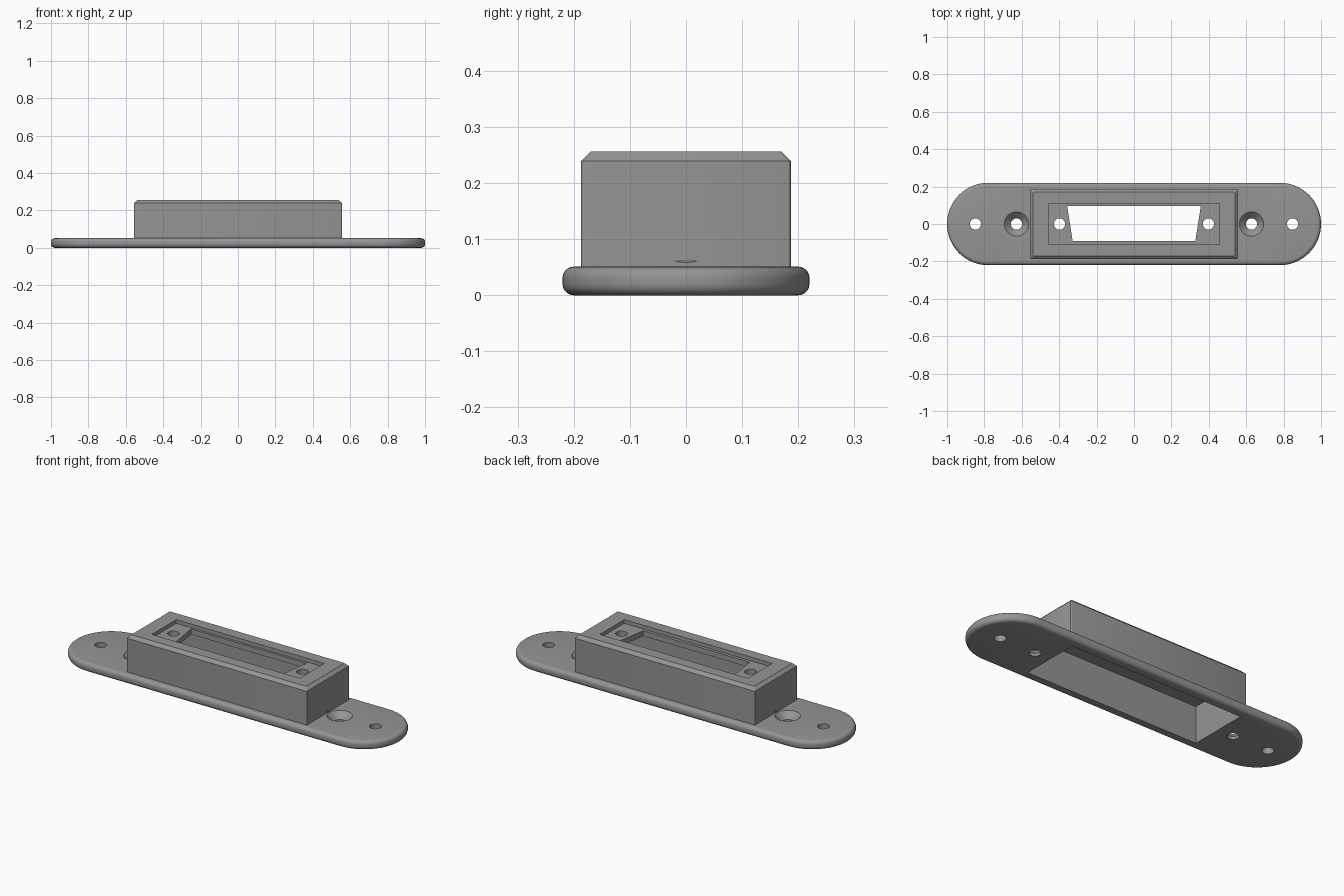
import bpy, bmesh, math

if "Cube" in bpy.data.objects:
    bpy.data.objects.remove(bpy.data.objects["Cube"])

grey = bpy.data.materials.new("mid grey")
grey.diffuse_color = (0.30, 0.30, 0.30, 1)
grey.use_nodes = True
grey.node_tree.nodes["Principled BSDF"].inputs["Base Color"].default_value = grey.diffuse_color


def make_object(name, bm):
    bm.normal_update()
    mesh = bpy.data.meshes.new(name)
    bm.to_mesh(mesh)
    bm.free()
    mesh.materials.append(grey)
    ob = bpy.data.objects.new(name, mesh)
    bpy.context.collection.objects.link(ob)
    return ob


def loft(name, layers):
    """Closed solid through (z, counter-clockwise outline) layers, bottom to top."""
    bm = bmesh.new()
    rings = [[bm.verts.new((x, y, z)) for x, y in pts] for z, pts in layers]
    n = len(rings[0])
    bm.faces.new(rings[0][::-1])
    bm.faces.new(rings[-1])
    for a, b in zip(rings, rings[1:]):
        for i in range(n):
            j = (i + 1) % n
            bm.faces.new((a[i], a[j], b[j], b[i]))
    return make_object(name, bm)


def rect(hx, hy):
    return [(-hx, -hy), (hx, -hy), (hx, hy), (-hx, hy)]


def round_rect(hx, hy, r=0.006, steps=3):
    corners = ((1, 1, 0), (-1, 1, 90), (-1, -1, 180), (1, -1, 270))
    return [(sx * (hx - r) + r * math.cos(a), sy * (hy - r) + r * math.sin(a))
            for sx, sy, start in corners
            for a in (math.radians(start + 90 * i / steps) for i in range(steps + 1))]


def stadium(r, half, steps=32):
    return [(s * half + r * math.cos(a), r * math.sin(a))
            for s, start in ((1, -90), (-1, 90))
            for a in (math.radians(start + 180 * i / steps) for i in range(steps + 1))]


def prism(name, outline, z0, z1):
    return loft(name, [(z0, outline), (z1, outline)])


def cone(name, x, z0, z1, r0, r1, n=32):
    def circle(r):
        return [(x + r * math.cos(2 * math.pi * i / n),
                 r * math.sin(2 * math.pi * i / n)) for i in range(n)]
    return loft(name, [(z0, circle(r0)), (z1, circle(r1))])


def combine(ob, other, operation):
    """Bake a boolean of the two solids into the first one."""
    mod = ob.modifiers.new("boolean", 'BOOLEAN')
    mod.operation, mod.object = operation, other
    result = None
    for solver in ('EXACT', 'MANIFOLD'):
        mod.solver = solver
        bpy.context.view_layer.update()
        deps = bpy.context.evaluated_depsgraph_get()
        result = bpy.data.meshes.new_from_object(ob.evaluated_get(deps))
        if len(result.polygons):
            break
    ob.modifiers.remove(mod)
    if len(result.polygons):
        ob.data = result
    bpy.data.objects.remove(other)


# Mounting plate: rounded ends, softened rims
R, T, E = 0.22, 0.051, 0.02
arc = [math.radians(90 * i / 5) for i in range(6)]
lower = [(E - E * math.cos(a), stadium(R - E + E * math.sin(a), 1 - R)) for a in arc]
upper = [(T - z, pts) for z, pts in reversed(lower)]
housing = loft("connector_housing", lower + upper)

# Raised box: slightly rounded corners, chamfered top
H, C = 0.256, 0.017
box = loft("box", [(0.025, round_rect(0.556, 0.187)),
                   (H - C, round_rect(0.556, 0.187)),
                   (H, round_rect(0.556 - C, 0.187 - C))])
combine(housing, box, 'UNION')

# Hollow underside, shallow top recess and tapered connector window
cutters = [
    prism("cavity", rect(0.533, 0.168), -0.1, 0.205),
    prism("recess", rect(0.457, 0.108), 0.235, 0.4),
    prism("window", [(-0.328, -0.091), (0.328, -0.091),
                     (0.357, 0.095), (-0.357, 0.095)], 0.15, 0.41),
]
# Screw holes, with countersinks beside the box
for s in (-1, 1):
    cutters.append(cone("end_hole", s * 0.848, -0.1, 0.2, 0.03, 0.03))
    cutters.append(cone("screw_hole", s * 0.628, -0.1, 0.2, 0.03, 0.03))
    cutters.append(cone("countersink", s * 0.628, T - 0.036, T + 0.01, 0.029, 0.075))
    cutters.append(cone("connector_hole", s * 0.398, 0.15, 0.42, 0.03, 0.03))
for c in cutters:
    combine(housing, c, 'DIFFERENCE')

# Smooth curved rims, crisp edges
bpy.ops.object.select_all(action='DESELECT')
housing.select_set(True)
bpy.context.view_layer.objects.active = housing
bpy.ops.object.shade_smooth_by_angle(angle=math.radians(30))
